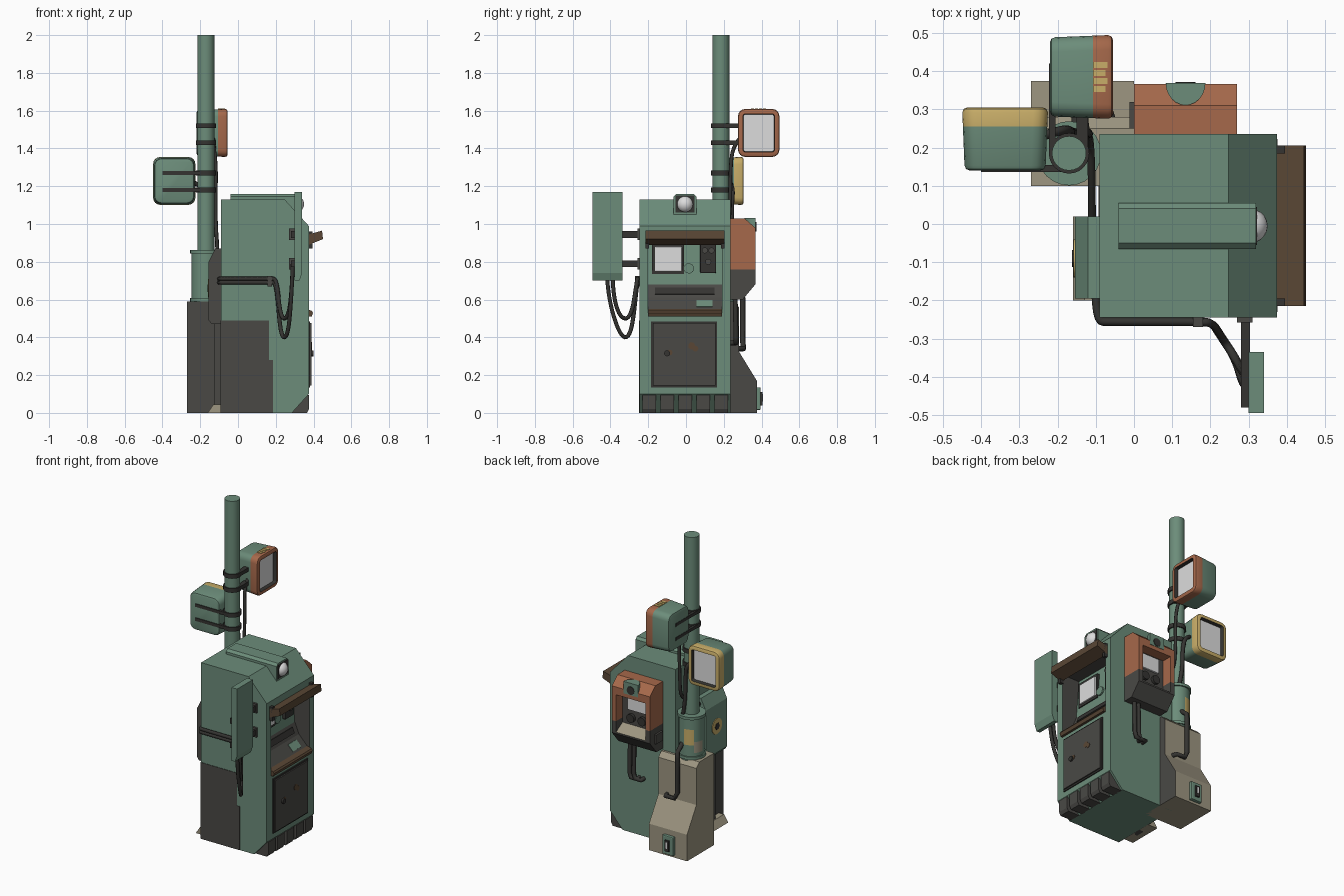
import bpy, bmesh, math
from mathutils import Vector, Matrix

if "Cube" in bpy.data.objects:
    bpy.data.objects.remove(bpy.data.objects["Cube"])

def mat(name, r, g, b):
    m = bpy.data.materials.new(name)
    m.diffuse_color = (r, g, b, 1)
    m.use_nodes = True
    m.node_tree.nodes["Principled BSDF"].inputs["Base Color"].default_value = m.diffuse_color
    return m

GREEN = mat("faded green", .15, .265, .195)
DARK = mat("charcoal", .068, .066, .06)
BLACK = mat("cable black", .035, .034, .031)
ORANGE = mat("burnt orange", .38, .14, .07)
YELLOW = mat("mustard", .58, .42, .14)
BEIGE = mat("beige", .34, .305, .22)
GLASS = mat("pale glass", .72, .72, .72)
BROWN = mat("rust brown", .10, .062, .035)

def finish(name, bm, mats, rule=None, smooth=False):
    bmesh.ops.recalc_face_normals(bm, faces=bm.faces)
    if rule:
        for f in bm.faces:
            f.material_index = rule(f.calc_center_median(), f.normal)
    me = bpy.data.meshes.new(name)
    bm.to_mesh(me)
    bm.free()
    for m in mats:
        me.materials.append(m)
    ob = bpy.data.objects.new(name, me)
    bpy.context.collection.objects.link(ob)
    if smooth:
        bpy.ops.object.select_all(action='DESELECT')
        ob.select_set(True)
        bpy.context.view_layer.objects.active = ob
        bpy.ops.object.shade_smooth_by_angle(angle=math.radians(35))
    return ob

def cut(bm, co, no):
    bmesh.ops.bisect_plane(bm, geom=bm.verts[:] + bm.edges[:] + bm.faces[:], plane_co=co, plane_no=no)

def prism(name, axis, pts, a, b, mats, rule=None, cuts=(), bevel=0, smooth=False):
    """Extrude a 2D profile along an axis from a to b."""
    place = {'x': lambda p, t: (t, p[0], p[1]), 'y': lambda p, t: (p[0], t, p[1]),
             'z': lambda p, t: (p[0], p[1], t)}[axis]
    bm = bmesh.new()
    f = bm.faces.new([bm.verts.new(place(p, a)) for p in pts])
    g = bmesh.ops.extrude_face_region(bm, geom=[f])['geom']
    d = Vector(place((0, 0), b - a))
    bmesh.ops.translate(bm, verts=[v for v in g if isinstance(v, bmesh.types.BMVert)], vec=d)
    if bevel:
        bmesh.ops.bevel(bm, geom=bm.edges[:], offset=bevel, segments=2, profile=.5, affect='EDGES')
    for z in cuts:
        cut(bm, (0, 0, z), (0, 0, 1))
    return finish(name, bm, mats if isinstance(mats, list) else [mats], rule, smooth)

def box(name, x0, x1, y0, y1, z0, z1, mats, **kw):
    return prism(name, 'z', [(x0, y0), (x1, y0), (x1, y1), (x0, y1)], z0, z1, mats, **kw)

def disc(name, axis, c, r, a, b, mats, n=24, **kw):
    pts = [(c[0] + r * math.cos(2 * math.pi * i / n), c[1] + r * math.sin(2 * math.pi * i / n)) for i in range(n)]
    return prism(name, axis, pts, a, b, mats, smooth=True, **kw)

def tube(name, pts, r, m, soft=True):
    cu = bpy.data.curves.new(name, 'CURVE')
    cu.dimensions = '3D'
    cu.bevel_depth, cu.bevel_resolution, cu.use_fill_caps = r, 2, True
    s = cu.splines.new('NURBS' if soft else 'POLY')
    s.points.add(len(pts) - 1)
    for p, q in zip(s.points, pts):
        p.co = (*q, 1)
    if soft:
        s.order_u, s.use_endpoint_u, s.resolution_u = 3, True, 6
    cu.materials.append(m)
    bpy.context.collection.objects.link(bpy.data.objects.new(name, cu))

# Main cabinet: recessed centre section between two solid side slabs
low = [(-.09, 0), (.285, 0), (.375, .1)]
high = [(.375, .99), (.247, 1.13), (-.09, 1.13)]
recess = [(.375, .53), (.30, .61), (.27, .68), (.25, .93), (.375, .93)]
in_recess = lambda c, n: 1 if .52 < c.z < .95 and c.x > .24 and abs(n.y) < .5 and n.x < .99 else 0
prism("cabinet_core", 'y', low + recess + high, -.2, .19, [GREEN, DARK], in_recess)
prism("cabinet_side_front", 'y', low + high, -.245, -.2, [GREEN, DARK],
      lambda c, n: 1 if n.y > .9 else 0)
prism("cabinet_side_back", 'y', low + high, .19, .235, [GREEN, DARK],
      lambda c, n: 1 if n.y < -.9 else 0)
# Dark painted lower corner
box("front_dark_paint_low", -.092, .185, -.248, -.245, 0, .28, DARK)
box("front_dark_paint_high", -.092, .165, -.248, -.245, .28, .49, DARK)
box("side_dark_paint", -.093, -.09, -.248, .1, 0, .49, DARK)
# Foot blocks under the control side
for i in range(5):
    y = -.23 + i * .095
    prism("foot_block", 'y', [(.28, 0), (.365, 0), (.376, .02), (.376, .095), (.36, .095)], y, y + .072, DARK)

# Control side: hood, shelf, screen, keypad, door
prism("hood", 'y', [(.375, .945), (.445, .965), (.45, .92), (.375, .89)], -.215, .205, BROWN)
for y in (-.215, .185):
    box("hood_bracket", .37, .395, y, y + .02, .87, .96, BLACK)
prism("console_lip", 'y', [(.36, .51), (.39, .51), (.397, .53), (.39, .54), (.36, .55)], -.2, .19, BROWN)
box("screen_frame", .25, .272, -.18, -.01, .735, .895, BLACK)
box("screen_glass", .265, .28, -.165, -.022, .75, .88, GLASS, bevel=.005)
box("keypad", .25, .285, .075, .16, .74, .9, BLACK, bevel=.006)
for y, z in ((.1, .86), (.135, .86), (.118, .8)):
    disc("keypad_knob", 'x', (y, z), .016, .28, .297, DARK, n=12)
disc("worn_paint_spot", 'x', (.015, .765), .028, .262, .275, GREEN, n=9)
prism("worn_console_patch", 'y', [(.352, .562), (.318, .598), (.315, .597), (.35, .56)], .055, .14, GREEN)
prism("card_slot", 'y', [(.298, .63), (.284, .665), (.27, .66), (.285, .625)], -.165, .15, BLACK)
box("door_seal", .37, .382, -.185, .165, .135, .485, BLACK)
box("door", .38, .39, -.175, .155, .145, .475, DARK)
disc("door_handle", 'x', (-.1, .315), .016, .388, .4, BLACK, n=12)
for y, z, r in ((-.085, .32, .015), (.03, .355, .02), (.05, .34, .016)):
    disc("door_rust", 'x', (y, z), r, .388, .392, BROWN, n=7)

# Roof light housing
prism("roof_light_housing", 'x', [(-.065, 1.05), (.055, 1.05), (.055, 1.145), (.04, 1.16), (-.05, 1.16), (-.065, 1.145)],
      -.04, .32, GREEN)
box("roof_light_socket", .31, .322, -.055, .045, 1.06, 1.15, BLACK)
bm = bmesh.new()
bmesh.ops.create_uvsphere(bm, u_segments=20, v_segments=12, radius=.045,
                          matrix=Matrix.Translation((.305, -.005, 1.105)))
finish("roof_light_bulb", bm, [GLASS], smooth=True)

# Side antenna plate with arms and cables
prism("antenna_plate", 'y', [(.30, .70), (.325, .70), (.34, .74), (.34, 1.17), (.30, 1.17)], -.495, -.335, GREEN)
for z in (.79, .945):
    box("antenna_arm", .28, .304, -.48, -.24, z - .018, z + .018, BLACK)
    box("antenna_arm_bracket", .27, .31, -.258, -.244, z - .03, z + .03, DARK)
for dz, ye, dip in ((0, -.42, .40), (.02, -.39, .50)):
    tube("hanging_cable", [(-.1, -.1, .69 + dz), (-.105, -.255, .69 + dz), (-.06, -.256, .69 + dz),
                           (.17, -.256, .69 + dz), (.205, -.258, .69 + dz), (.225, -.29, dip),
                           (.265, -.35, dip), (.285, ye, .64), (.29, ye, .79)], .011, BLACK)
box("cable_clip", .155, .18, -.27, -.245, .67, .725, DARK)

# Junction box on the left side with round badge and foot
prism("junction_box", 'y', [(-.09, .47), (-.14, .47), (-.155, .49), (-.155, .8), (-.12, .87), (-.09, .87)], -.195, .02,
      [GREEN, DARK], lambda c, n: 1 if n.y < -.9 else 0)
disc("junction_badge", 'x', (-.09, .66), .05, -.159, -.154, YELLOW)
disc("junction_badge_centre", 'x', (-.09, .66), .022, -.162, -.158, BLACK, n=6)
box("junction_conduit", -.125, -.09, -.12, -.06, 0, .48, DARK)
prism("ground_foot", 'y', [(-.16, 0), (-.09, 0), (-.09, .045), (-.13, .045)], -.2, .02, BEIGE)

# Beige plinth behind
prism("plinth", 'x', [(.1, 0), (.375, 0), (.375, .17), (.28, .325), (.28, .56), (.25, .59), (.1, .59)], -.27, 0,
      [BEIGE, DARK], lambda c, n: 1 if n.y < -.9 or n.x > .9 else 0)
box("plinth_latch_box", -.185, -.105, .37, .395, .015, .135, GREEN, bevel=.006)
box("plinth_latch", -.16, -.13, .39, .405, .04, .11, BLACK)
box("plinth_latch_light", -.15, -.14, .4, .408, .06, .1, GLASS)
tube("plinth_pipe", [(-.15, .25, .68), (-.15, .3, .64), (-.15, .3, .6), (-.15, .3, .38), (-.13, .305, .34),
                     (-.07, .305, .34), (-.06, .27, .34)], .014, BLACK, soft=False)

# Pole and its thick base, with worn patches
def patch(c, n):
    a = math.degrees(math.atan2(c.y - .185, c.x + .17))
    if abs(n.z) < .5 and 95 < a < 140 and .68 < c.z < .78:
        return 1
    if abs(n.z) < .5 and 140 < a < 185 and .63 < c.z < .7:
        return 2
    return 0
PX, PY = -.17, .185
disc("pole_base", 'z', (PX, PY), .076, .58, .85, [GREEN, YELLOW, BEIGE], rule=patch, cuts=(.63, .68, .7, .78))
disc("pole", 'z', (PX, PY), .045, .84, 2.0, GREEN)
for z in (.59, .845):
    disc("pole_collar", 'z', (PX, PY), .084, z, z + .018, GREEN)
for z in (1.18, 1.27, 1.43, 1.52):
    disc("pole_clamp", 'z', (PX, PY), .053, z - .013, z + .013, BLACK)

# Square lamps: rounded shell, coloured rim, sunken glass; built facing +y
def lamp(name, centre, turn, w, d, h, rim, colour):
    bm = bmesh.new()
    bmesh.ops.create_cube(bm, size=1, matrix=Matrix.Diagonal((w, d, h, 1)))
    for v in bm.verts:
        if v.co.y < 0:
            v.co.x *= .94
            v.co.z *= .94
    along = [e for e in bm.edges if abs(e.verts[0].co.y - e.verts[1].co.y) > d / 2]
    bmesh.ops.bevel(bm, geom=along, offset=.038, segments=4, profile=.5, affect='EDGES')
    ends = {e for f in bm.faces if abs(f.normal.y) > .9 for e in f.edges}
    bmesh.ops.bevel(bm, geom=list(ends), offset=.013, segments=2, profile=.5, affect='EDGES')
    cut(bm, (0, d / 2 - rim, 0), (0, 1, 0))
    for f in bm.faces:
        f.material_index = 1 if f.calc_center_median().y > d / 2 - rim else 0
    front = max((f for f in bm.faces if f.normal.y > .9), key=lambda f: f.calc_area())
    bmesh.ops.inset_region(bm, faces=[front], thickness=.013)
    ring = bmesh.ops.inset_region(bm, faces=[front], thickness=.004, depth=-.022)
    for f in ring['faces']:
        f.material_index = 3
    front.material_index = 2
    bm.transform(Matrix.Translation(centre) @ Matrix.Rotation(turn, 4, 'Z'))
    finish(name, bm, [GREEN, colour, GLASS, BLACK], smooth=True)

lamp("upper_lamp", (-.1375, .385, 1.482), -math.pi / 2, .22, .165, .255, .052, ORANGE)
lamp("lower_lamp", (-.3375, .2225, 1.228), 0, .225, .165, .255, .05, YELLOW)
for i in range(4):
    y = .345 + i * .021
    box("lamp_paint_stripe", -.107, -.075 + .006 * (i % 2), y, y + .016, 1.6, 1.611, YELLOW)
for z in (1.18, 1.27):
    box("lower_lamp_strap", -.4, -.17, .136, .154, z - .01, z + .01, BLACK)
for z in (1.43, 1.52):
    box("upper_lamp_strap", -.222, -.205, .18, .42, z - .01, z + .01, BLACK)
    box("upper_lamp_arm", -.15, -.12, .2, .3, z - .012, z + .012, BLACK)
tube("upper_lamp_cable", [(-.13, .3, 1.47), (-.13, .25, 1.42), (-.115, .235, 1.3), (-.12, .235, 1.1),
                          (-.115, .22, .95), (-.11, .12, .9), (-.11, 0, .82)], .01, BLACK)
tube("lower_lamp_cable", [(-.24, .23, 1.22), (-.18, .25, 1.2), (-.165, .242, 1.1), (-.165, .242, .95),
                          (-.14, .235, .84)], .012, BLACK)

# Orange wall terminal on the back
cheek = [(.235, .6), (.30, .6), (.367, .68), (.367, .98), (.31, 1.03), (.235, 1.03)]
two_tone = lambda c, n: 0 if c.z > .76 else 1
for x in (0, .24):
    prism("terminal_cheek", 'x', cheek, x, x + .03, [ORANGE, DARK], two_tone, cuts=(.76,))
box("terminal_back", .01, .26, .235, .3, .6, 1.0, DARK)
prism("terminal_hood", 'x', [(.235, .93), (.367, .93), (.367, .98), (.31, 1.03), (.235, 1.03)], .03, .24, ORANGE)
prism("terminal_shelf", 'x', [(.29, .6), (.30, .6), (.367, .68), (.367, .69), (.29, .735)], .03, .24,
      [DARK, BEIGE], lambda c, n: 1 if n.z > .5 else 0)
half = [(.135 + .052 * math.cos(math.pi * i / 12), .369 - .058 * math.sin(math.pi * i / 12)) for i in range(13)]
prism("terminal_dome", 'z', half, .955, 1.032, GREEN, smooth=True)
disc("terminal_speaker", 'y', (.135, .985), .026, .365, .372, BLACK, n=16)
box("terminal_glass", .07, .2, .298, .312, .825, .92, GLASS, bevel=.004)
for x in (.095, .175):
    disc("terminal_dial", 'y', (x, .775), .027, .298, .318, BLACK, n=16)
box("terminal_hinge", -.012, .003, .25, .32, .66, .72, DARK)
for x in (.185, .215):
    tube("terminal_pipe", [(x, .26, .62), (x, .265, .4), (x - .01, .265, .37), (x - .05, .265, .37), (x - .05, .23, .37)],
         .013, BLACK, soft=False)
